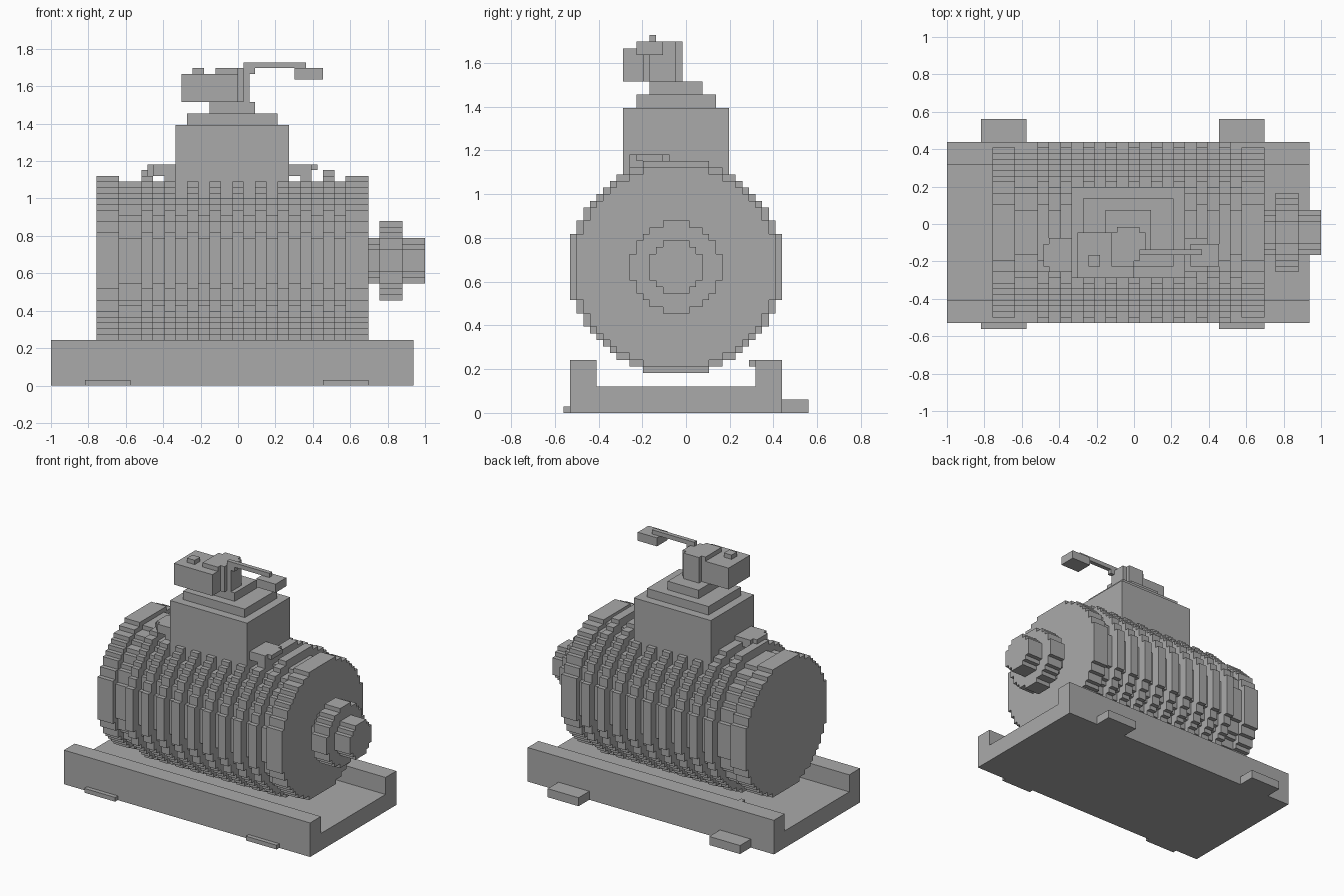
import bpy, bmesh, math

if "Cube" in bpy.data.objects:
    bpy.data.objects.remove(bpy.data.objects["Cube"])

U = 2 / 66                       # size of one block; the model sits on this grid
OFF = (-1.0, -37 * U / 2, 0.0)   # grid origin

grey = bpy.data.materials.new("plain grey")
grey.diffuse_color = (0.4, 0.4, 0.4, 1)
grey.use_nodes = True
grey.node_tree.nodes["Principled BSDF"].inputs["Base Color"].default_value = grey.diffuse_color


def finish(name, bm):
    bmesh.ops.remove_doubles(bm, verts=bm.verts, dist=1e-5)
    bmesh.ops.recalc_face_normals(bm, faces=bm.faces)
    me = bpy.data.meshes.new(name)
    bm.to_mesh(me)
    bm.free()
    me.materials.append(grey)
    ob = bpy.data.objects.new(name, me)
    bpy.context.collection.objects.link(ob)
    return ob


def extrude(name, pts, axis, a, b):
    """Extrude a 2D grid outline along x or z, between grid steps a and b."""
    bm = bmesh.new()
    vs = []
    for p, q in pts:
        g = (a, p, q) if axis == 'x' else (p, q, a)
        vs.append(bm.verts.new([OFF[n] + g[n] * U for n in range(3)]))
    f = bm.faces.new(vs)
    r = bmesh.ops.extrude_face_region(bm, geom=[f])
    top = [v for v in r['geom'] if isinstance(v, bmesh.types.BMVert)]
    d = (b - a) * U
    bmesh.ops.translate(bm, verts=top, vec=(d, 0, 0) if axis == 'x' else (0, 0, d))
    return finish(name, bm)


def box(name, x0, x1, y0, y1, z0, z1):
    return extrude(name, [(x0, y0), (x1, y0), (x1, y1), (x0, y1)], 'z', z0, z1)


def disc(name, axis, a, b, cp, cq, r2):
    """Stepped (blocky) cylinder with squared radius r2 in grid units."""
    n = int(math.sqrt(r2) + 0.5)
    top = []
    for c in range(-n, n):
        rest = r2 - (c + 0.5) ** 2
        h = int(math.sqrt(rest) + 0.5) if rest > 0 else 0
        if h == 0:
            continue
        if top and top[-1][1] == h:
            top[-1] = (c + 1, h)
        else:
            top += [(c, h), (c + 1, h)]
    pts = top + [(c, -h) for c, h in reversed(top)]
    return extrude(name, [(cp + c, cq + h) for c, h in pts], axis, a, b)


# base channel with two side rails
extrude("base_channel", [(1, 0), (33, 0), (33, 8), (29, 8), (29, 4), (5, 4), (5, 8), (1, 8)],
        'x', 0, 64)

# mounting feet
for x in (6, 48):
    box("front_foot", x, x + 8, 0, 1, 0, 1)
    box("back_foot", x, x + 8, 33, 37, 0, 2)
box("rail_peg", 11, 12, 28, 29, 7, 8)

# ribbed motor body
disc("body_core", 'x', 12, 52, 17, 22, 201)
for x in (8, 52):
    disc("end_cap", 'x', x, x + 4, 17, 22, 234)
for x in range(16, 50, 4):
    disc("cooling_fin", 'x', x, x + 2, 17, 22, 262)

# drive shaft and hub
disc("shaft", 'x', 56, 66, 17, 22, 16)
disc("shaft_hub", 'x', 58, 62, 17, 22, 46)

# terminal box with stepped lid
box("terminal_box", 22, 42, 9, 25, 32, 46)
box("lid_lower", 24, 40, 11, 23, 46, 48)
box("lid_upper", 28, 36, 13, 21, 48, 50)

# lugs either side of the terminal box
box("left_lug", 18, 22, 10, 16, 37, 39)
box("left_lug_tip", 17, 18, 11, 15, 37, 39)
box("right_lug", 42, 46, 10, 16, 37, 39)
box("right_lug_tip", 46, 47, 11, 15, 38, 39)

# control head, post and lever
box("control_head", 23, 33, 9, 17, 50, 55)
box("head_button", 25, 27, 11, 13, 55, 56)
disc("lever_post", 'z', 50, 56, 32, 15, 10)
box("post_plate", 29, 33, 11, 14, 55, 56)
box("lever_root", 34, 36, 13, 14, 55, 57)
box("lever_arm", 36, 45, 13, 14, 56, 57)
box("lever_handle", 43, 48, 11, 15, 54, 56)
